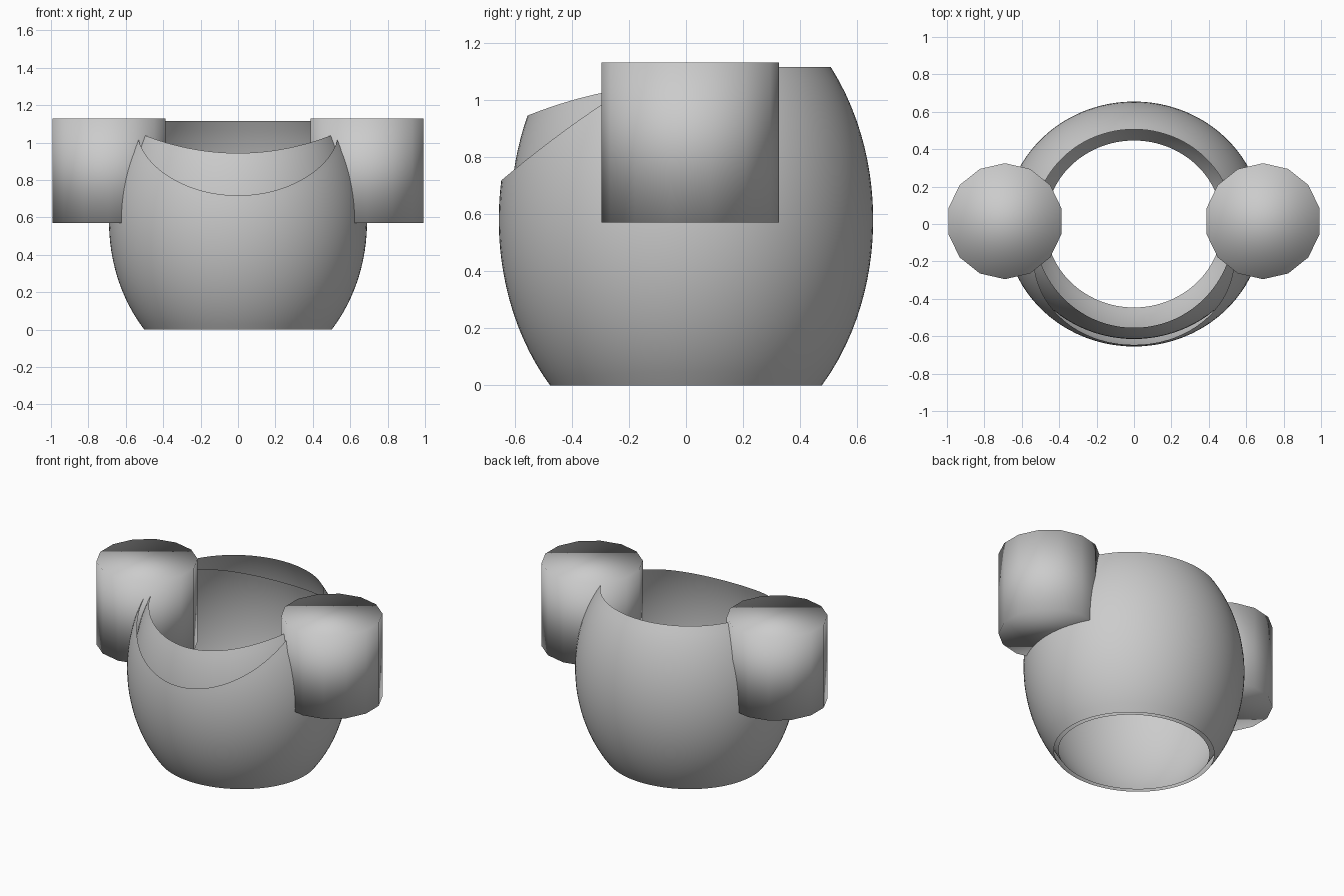
import bpy, bmesh
from math import sin, cos, pi, sqrt

if "Cube" in bpy.data.objects:
    bpy.data.objects.remove(bpy.data.objects["Cube"])

SEG, ROWS = 96, 24


def swell(z):
    """Barrel profile factor: widest at z = 0.58."""
    return sqrt(max(0.0, 1 - ((z - 0.58) / 0.843) ** 2))


def add_mesh(name, bm):
    bmesh.ops.recalc_face_normals(bm, faces=bm.faces[:])
    for f in bm.faces:
        f.smooth = True
    me = bpy.data.meshes.new(name)
    bm.to_mesh(me)
    bm.free()
    ob = bpy.data.objects.new(name, me)
    bpy.context.collection.objects.link(ob)
    return ob


def shell(name, rx, ry, top):
    """Thin open barrel whose upper edge height is a function of y."""
    bm = bmesh.new()
    cols = []
    for i in range(SEG):
        a = 2 * pi * i / SEG
        zt = 1.0
        for _ in range(60):  # settle on the height where wall meets the cut
            zt = 0.5 * zt + 0.5 * top(ry * swell(zt) * sin(a))
        col = []
        for j in range(ROWS + 1):
            z = zt * j / ROWS
            col.append(bm.verts.new((rx * swell(z) * cos(a), ry * swell(z) * sin(a), z)))
        cols.append(col)
    for i in range(SEG):
        c, d = cols[i], cols[(i + 1) % SEG]
        for j in range(ROWS):
            bm.faces.new((c[j], d[j], d[j + 1], c[j + 1]))
    return add_mesh(name, bm)


# Outer shell: flat at the back, scooped low at the front
shell("outer_shell", 0.69, 0.655,
      lambda y: min(1.115, 1.158 + 0.52 * y - 0.25 * y * y) if y < 0 else 1.115)

# Inner lining: dips at front and back
shell("inner_lining", 0.65, 0.615, lambda y: 1.055 - 0.36 * y * y)

# Shoulder drums, low-poly and fully smooth shaded
for side, name in ((-1, "left_shoulder"), (1, "right_shoulder")):
    bm = bmesh.new()
    bmesh.ops.create_cone(bm, cap_ends=True, segments=14,
                          radius1=0.31, radius2=0.31, depth=0.56)
    ob = add_mesh(name, bm)
    ob.location = (side * 0.69, 0.015, 0.85)
